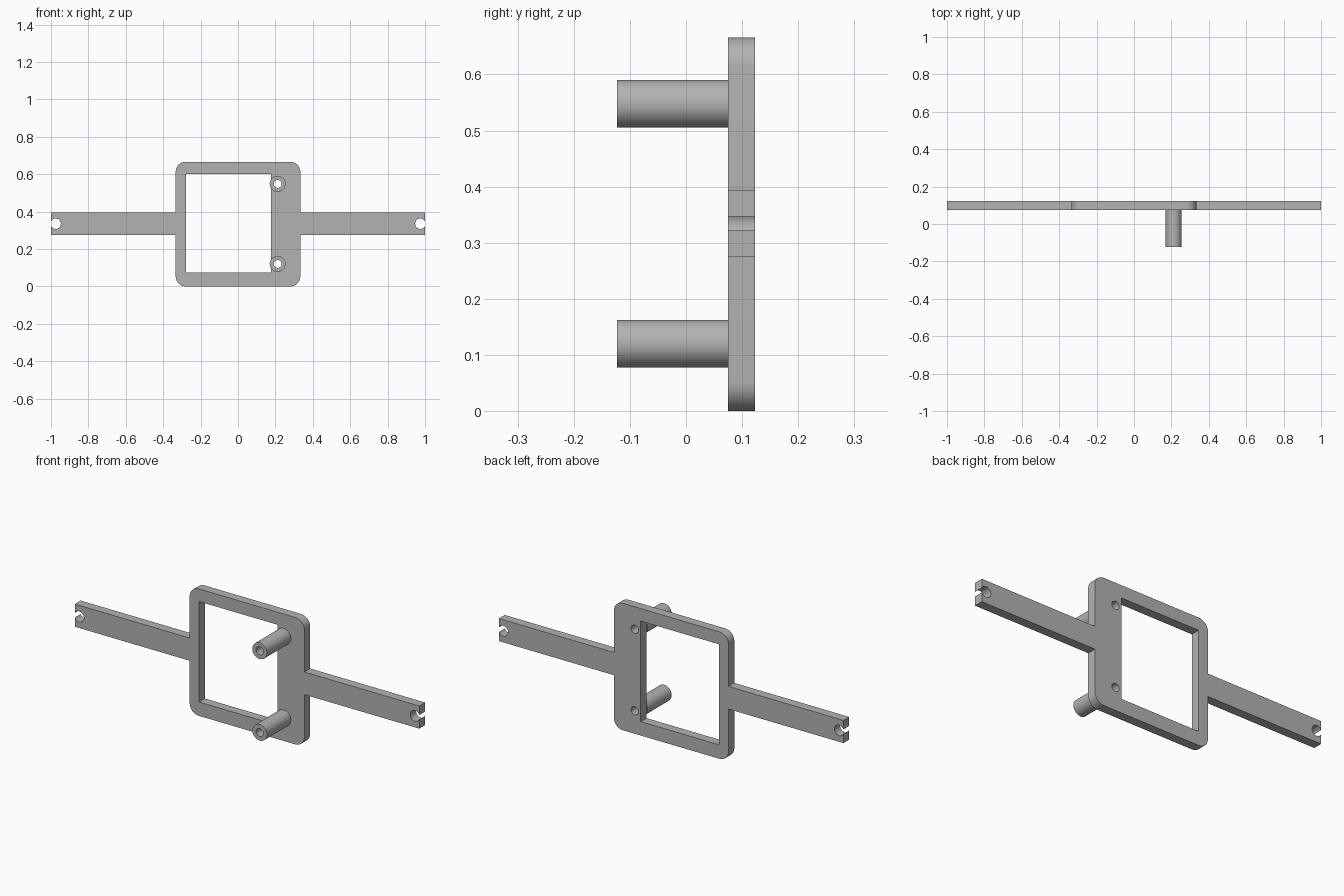
import bpy
from math import sin, cos, radians, asin, degrees

cube = bpy.data.objects.get("Cube")
if cube:
    bpy.data.objects.remove(cube, do_unlink=True)

# One plain grey material
grey = bpy.data.materials.new("plain grey")
grey.use_nodes = True
colour = (0.45, 0.45, 0.45, 1)
grey.diffuse_color = colour
grey.node_tree.nodes["Principled BSDF"].inputs["Base Color"].default_value = colour


def arc(cx, cz, r, start, end, steps):
    """Points along an arc, angles in degrees."""
    angles = [radians(start + (end - start) * i / steps) for i in range(steps + 1)]
    return [(cx + r * cos(a), cz + r * sin(a)) for a in angles]


def circle(cx, cz, r, sides=48):
    return arc(cx, cz, r, 0, 360, sides)[:-1]


def extrude_profile(name, loops, y_front, y_back):
    """Filled outline with holes, drawn in x-z and extruded along y."""
    curve = bpy.data.curves.new(name, "CURVE")
    curve.dimensions = "2D"
    curve.fill_mode = "BOTH"
    curve.extrude = (y_back - y_front) / 2
    for loop in loops:
        spline = curve.splines.new("POLY")
        spline.points.add(len(loop) - 1)
        for point, (x, z) in zip(spline.points, loop):
            point.co = (x, z, 0, 1)
        spline.use_cyclic_u = True
    obj = bpy.data.objects.new(name, curve)
    bpy.context.collection.objects.link(obj)
    obj.rotation_euler.x = radians(90)
    obj.location.y = (y_front + y_back) / 2
    bpy.ops.object.select_all(action="DESELECT")
    obj.select_set(True)
    bpy.context.view_layer.objects.active = obj
    bpy.ops.object.convert(target="MESH")
    obj = bpy.context.object
    # Weld caps to walls
    bpy.ops.object.mode_set(mode="EDIT")
    bpy.ops.mesh.select_all(action="SELECT")
    bpy.ops.mesh.remove_doubles(threshold=0.0002)
    bpy.ops.mesh.normals_make_consistent(inside=False)
    bpy.ops.object.mode_set(mode="OBJECT")
    obj.data.materials.clear()
    obj.data.materials.append(grey)
    bpy.ops.object.shade_smooth_by_angle(angle=radians(30))
    return obj


FRONT, PLATE_FRONT, BACK = -0.123, 0.075, 0.123
HALF, TOP, CORNER = 0.333, 0.666, 0.053
ARM_LOW, ARM_HIGH, MID = 0.275, 0.394, 0.335
PEG_X, PEG_HEIGHTS, BORE = 0.212, (0.12, 0.548), 0.021

# Right half of the outline, from bottom to top, with the open end notch
mouth = degrees(asin(0.012 / 0.0277))
half = arc(HALF - CORNER, CORNER, CORNER, -90, 0, 12)
half += [(HALF, ARM_LOW), (1, ARM_LOW)]
half += arc(0.975, MID, 0.0277, -mouth, mouth - 360, 36)
half += [(1, ARM_HIGH), (HALF, ARM_HIGH)]
half += arc(HALF - CORNER, TOP - CORNER, CORNER, 0, 90, 12)
outline = half + [(-x, z) for x, z in reversed(half)]

# Frame plate with offset window and two bores
window = [(-0.278, 0.073), (0.177, 0.073), (0.177, 0.6), (-0.278, 0.6)]
bores = [circle(PEG_X, z, BORE) for z in PEG_HEIGHTS]
extrude_profile("frame_plate", [outline, window] + bores, PLATE_FRONT, BACK)

# Hollow pegs on the front
for name, z in zip(("lower_peg", "upper_peg"), PEG_HEIGHTS):
    extrude_profile(name, [circle(PEG_X, z, 0.0425), circle(PEG_X, z, BORE)],
                    FRONT, PLATE_FRONT)
